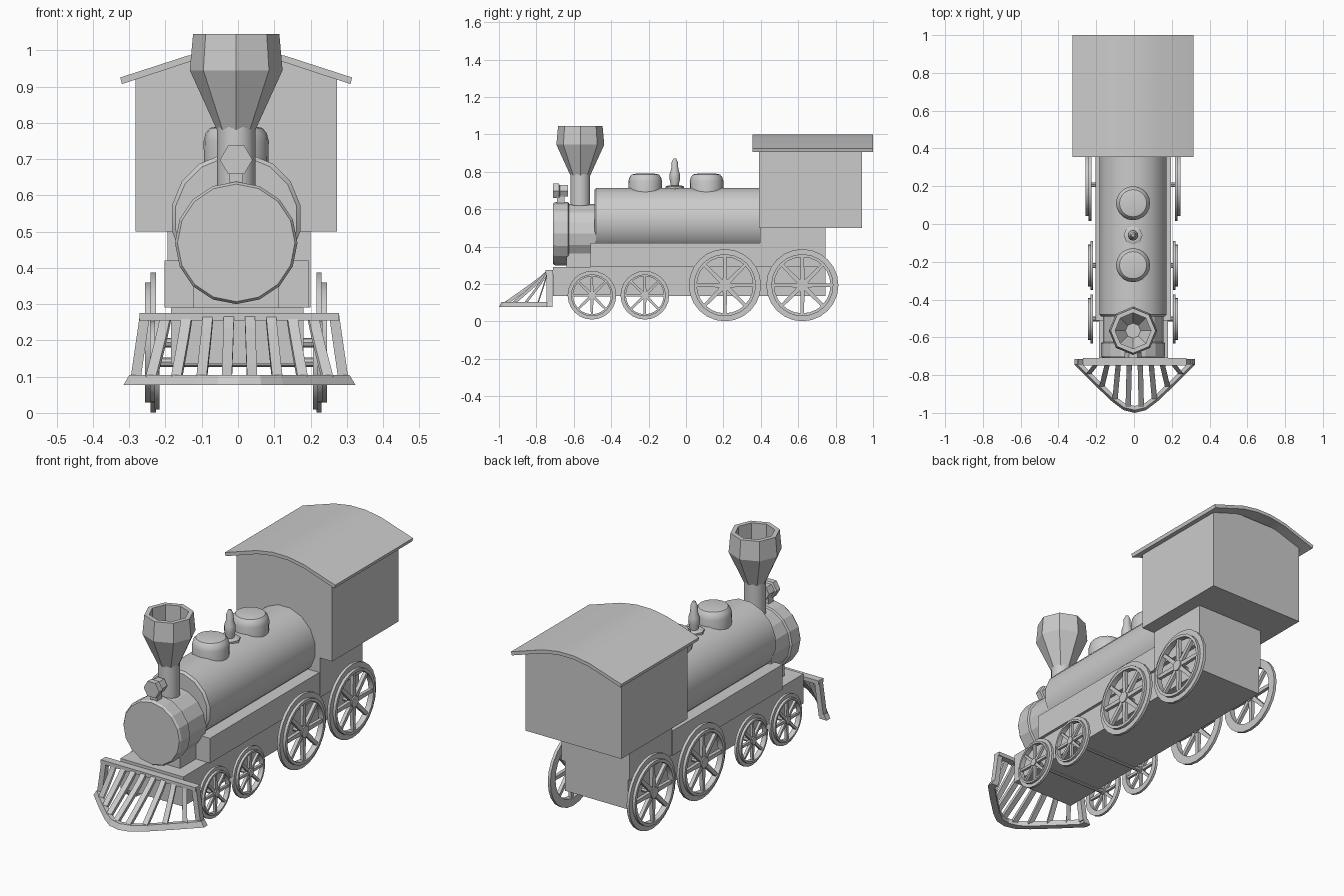
import bpy, bmesh
from math import sin, cos, pi, radians
from mathutils import Vector

if "Cube" in bpy.data.objects:
    bpy.data.objects.remove(bpy.data.objects["Cube"])

CX = -0.005   # centre line of the body
PX = 0.004    # centre line of the pilot


def loft(name, rings, closed=False, smooth=False):
    """Skin a list of equal-length point rings; cap the ends unless closed."""
    bm = bmesh.new()
    vs = [[bm.verts.new(p) for p in r] for r in rings]
    n, m = len(vs), len(vs[0])
    for i in range(n if closed else n - 1):
        a, b = vs[i], vs[(i + 1) % n]
        for j in range(m):
            k = (j + 1) % m
            bm.faces.new((a[j], a[k], b[k], b[j]))
    if not closed:
        bm.faces.new(vs[0])
        bm.faces.new(vs[-1])
    bmesh.ops.recalc_face_normals(bm, faces=bm.faces)
    me = bpy.data.meshes.new(name)
    bm.to_mesh(me)
    bm.free()
    ob = bpy.data.objects.new(name, me)
    bpy.context.collection.objects.link(ob)
    if smooth:
        bpy.ops.object.select_all(action='DESELECT')
        ob.select_set(True)
        bpy.context.view_layer.objects.active = ob
        bpy.ops.object.shade_smooth_by_angle(angle=radians(35))
    return ob


def lathe(name, profile, axis, centre, sides, phase=0.0, closed=False, smooth=True):
    """Turn (radius, position) pairs about the x, y or z axis through centre."""
    rings = []
    for r, t in profile:
        ring = []
        for i in range(sides):
            a = 2 * pi * (i + phase) / sides
            u, v = r * cos(a), r * sin(a)
            p = {'x': (t, u, v), 'y': (u, t, v), 'z': (u, v, t)}[axis]
            ring.append(Vector(p) + Vector(centre))
        rings.append(ring)
    return loft(name, rings, closed, smooth)


def box(name, x0, x1, y0, y1, z0, z1):
    return loft(name, [[(x0, y0, z), (x1, y0, z), (x1, y1, z), (x0, y1, z)] for z in (z0, z1)])


def strip(name, path, w, h):
    """Flat bar following a path, w wide in x and h high in z."""
    return loft(name, [[(x - w / 2, y, z - h / 2), (x + w / 2, y, z - h / 2),
                        (x + w / 2, y, z + h / 2), (x - w / 2, y, z + h / 2)] for x, y, z in path])


# Frame, running boards and saddle
box("frame", CX - .18, CX + .185, -.71, .745, .135, .29)
box("running_boards", CX - .198, CX + .2, -.51, .40, .29, .42)
box("smokebox_saddle", CX - .118, CX + .118, -.64, -.49, .285, .40)

# Cab with arched roof
box("cab_base", CX - .19, CX + .205, .395, .745, .29, .51)
box("cab", CX - .278, CX + .278, .39, .94, .50, .92)
half = [(.045, 1.0), (.135, .985), (.32, .925)]
top = [(-x, z) for x, z in reversed(half)] + half
under = [(x * .985, z - .018) for x, z in reversed(top)]
loft("cab_roof", [[(CX + x, y, z) for x, z in top + under] for y in (.355, 1.0)], smooth=True)
# Gable fill between cab walls and roof
gable = [(-.278, .91), (.278, .91), (.278, .925), (.135, .972), (-.135, .972), (-.278, .925)]
loft("cab_gable", [[(CX + x, y, z) for x, z in gable] for y in (.39, .94)])

# Boiler and smokebox
lathe("boiler", [(.17, -.49), (.181, -.48), (.181, .40)], 'y', (CX, 0, .537), 16, .5)
lathe("smokebox", [(.162, -.71), (.169, -.70), (.169, -.63), (.160, -.625), (.160, -.48)],
      'y', (CX, 0, .469), 16, smooth=False)

# Chimney: round pipe with a faceted hollow funnel
lathe("chimney_pipe", [(.053, .60), (.053, .79)], 'z', (CX, -.565, 0), 16)
lathe("chimney_funnel", [(.053, .78), (.128, .945), (.119, 1.045), (.095, 1.045), (.095, .95), (.04, .86)],
      'z', (CX, -.565, 0), 8, smooth=False)

# Head lamp
lathe("lamp", [(.045, -.71), (.045, -.68), (.036, -.675), (.036, -.63)], 'y', (CX, 0, .698), 6, smooth=False)
box("lamp_bracket", CX - .018, CX + .018, -.69, -.65, .61, .68)

# Two domes and the whistle between them
for label, y in (("front", -.218), ("rear", .11)):
    lathe(label + "_dome", [(.088, .66), (.09, .75), (.084, .772), (.072, .786), (.05, .79)],
          'z', (CX, y, 0), 20)
lathe("whistle_flange", [(.05, .70), (.05, .722), (.035, .727)], 'z', (CX, -.06, 0), 8, smooth=False)
lathe("whistle", [(.02, .71), (.022, .735), (.028, .76), (.027, .79), (.019, .815), (.017, .85), (.008, .87)],
      'z', (CX, -.06, 0), 12)


def wheel(name, side, y, z, r, x_in, x_out):
    """Spoked wheel: wide flange inside, narrower tread ring outside."""
    xm = (x_in + x_out) / 2
    c = (CX, y, z)
    ri = r * .78
    lathe(name + "_rim", [(r, side * x_in), (r, side * xm), (r * .86, side * xm), (r * .86, side * x_out),
                          (ri, side * x_out), (ri, side * x_in)], 'x', c, 24, closed=True)
    lathe(name + "_hub", [(r * .15, side * x_in), (r * .15, side * x_out)], 'x', c, 12)
    a0, a1 = side * (x_in + .006), side * (x_out - .006)
    for i in range(8):
        a = 2 * pi * i / 8
        d, n = Vector((0, cos(a), sin(a))), Vector((0, -sin(a), cos(a)))
        rings = []
        for rad, w in ((r * .1, r * .062), (r * .81, r * .045)):
            p = Vector(c) + d * rad
            rings.append([p + n * s * w + Vector((x, 0, 0)) for s, x in ((-1, a0), (1, a0), (1, a1), (-1, a1))])
        loft(f"{name}_spoke_{i + 1}", rings)


# Wheels and axles
for label, y, z, r, x_in, x_out in (("lead_wheel", -.503, .14, .13, .212, .238),
                                    ("second_wheel", -.22, .14, .13, .212, .238),
                                    ("drive_wheel", .208, .194, .193, .221, .251),
                                    ("rear_wheel", .622, .194, .193, .221, .251)):
    for side in (-1, 1):
        wheel(label + ("_left" if side < 0 else "_right"), side, y, z, r, x_in, x_out)
    lathe(label + "_axle", [(.013, -x_out), (.013, x_out)], 'x', (CX, y, z), 8)

# Pilot: bottom hoop
edge = [(.32, -.715), (.32, -.745), (.22, -.845), (.12, -.94), (.06, -.985)]
edge = edge + [(0, -1.0)] + [(-x, y) for x, y in reversed(edge)]


def inset(p, s, z):
    return (PX + p[0] * s, -.715 + (p[1] + .715) * s, z)


loft("pilot_hoop", [[inset(p, 1, .077), inset(p, .95, .104), inset(p, .87, .104), inset(p, .87, .077)]
                    for p in edge])


def hoop_y(x):
    """Depth of the hoop's middle line at x."""
    s = .92
    pts = [(px * s, -.715 + (py + .715) * s) for px, py in edge[1:6]]
    for (xa, ya), (xb, yb) in zip(pts, pts[1:]):
        if xb <= abs(x) <= xa:
            return ya + (yb - ya) * (xa - abs(x)) / (xa - xb)
    return pts[0][1]


# Pilot: top bar, end posts and slats
box("pilot_top_bar", PX - .275, PX + .275, -.75, -.71, .255, .275)
for side in (-1, 1):
    loft(f"pilot_post_{'left' if side < 0 else 'right'}",
         [[(PX + side * (x + dx), y, z) for dx, y in ((-.014, -.745), (.014, -.745), (.014, -.715), (-.014, -.715))]
          for x, z in ((.261, .27), (.287, .09))])
for i in range(8):
    xt = -.203 + .058 * i
    xb = xt * 1.2
    yb = hoop_y(xb)
    path = []
    for k in range(6):
        t = k / 5
        path.append((PX + xt + (xb - xt) * t, -.74 + (yb + .74) * t, .264 - .17 * (.75 * t + .25 * t ** .7)))
    strip(f"pilot_slat_{i + 1}", path, .028, .022)
